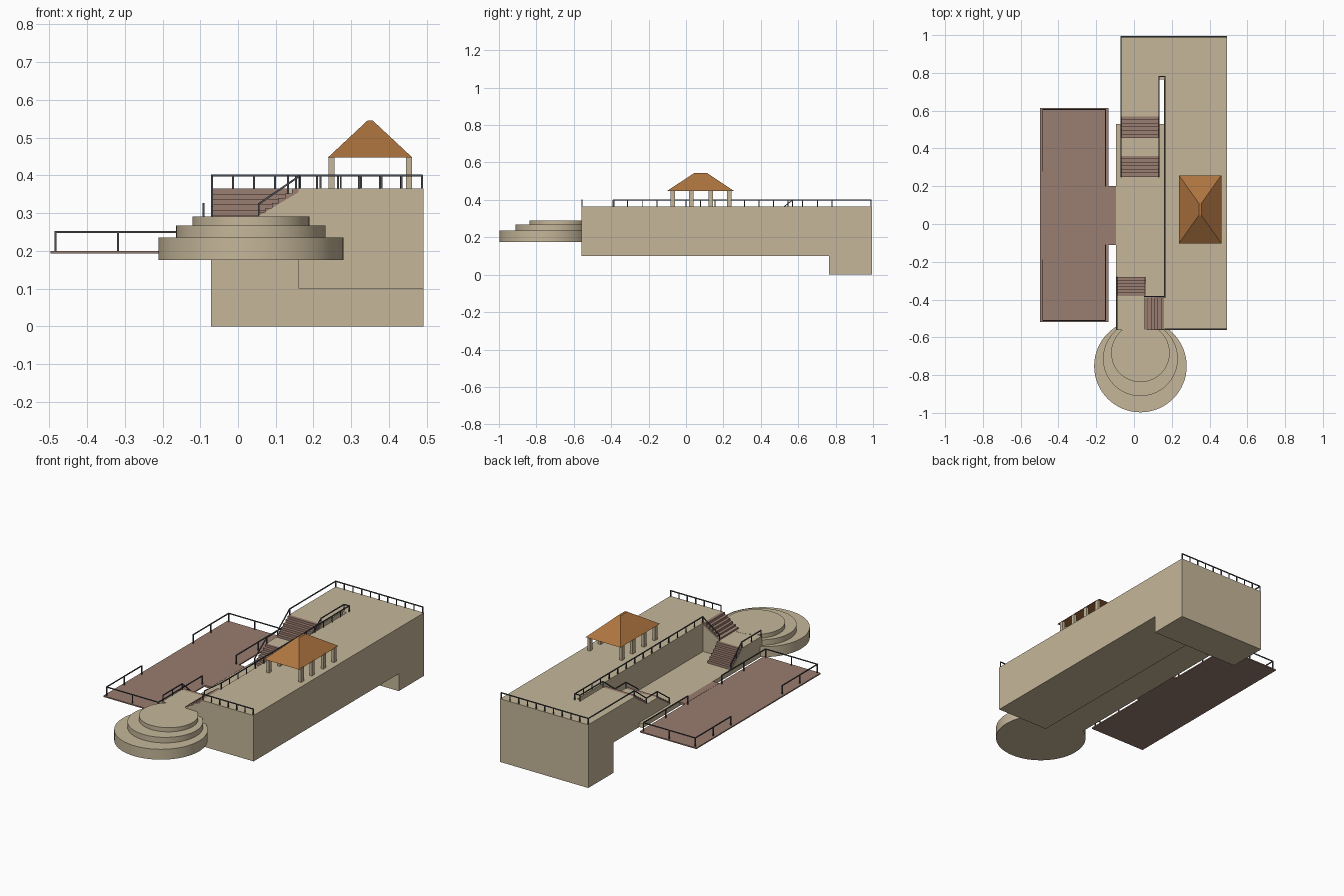
import bpy, bmesh
from mathutils import Vector

if "Cube" in bpy.data.objects:
    bpy.data.objects.remove(bpy.data.objects["Cube"])


def mat(name, col):
    m = bpy.data.materials.new(name)
    m.diffuse_color = (*col, 1)
    m.use_nodes = True
    m.node_tree.nodes["Principled BSDF"].inputs["Base Color"].default_value = m.diffuse_color
    return m


STONE = mat("sand_stone", (0.56, 0.47, 0.32))
WOOD = mat("brown_decking", (0.32, 0.205, 0.16))
ROOF = mat("roof_orange_brown", (0.42, 0.175, 0.05))
METAL = mat("dark_grey_metal", (0.075, 0.08, 0.09))


def finish(name, bm, m):
    bmesh.ops.recalc_face_normals(bm, faces=bm.faces)
    me = bpy.data.meshes.new(name)
    bm.to_mesh(me)
    bm.free()
    me.materials.append(m)
    o = bpy.data.objects.new(name, me)
    bpy.context.collection.objects.link(o)
    return o


def add_box(bm, x0, x1, y0, y1, z0, z1):
    vs = bmesh.ops.create_cube(bm, size=1)["verts"]
    for v in vs:
        v.co = ((x0 + x1) / 2 + v.co.x * (x1 - x0),
                (y0 + y1) / 2 + v.co.y * (y1 - y0),
                (z0 + z1) / 2 + v.co.z * (z1 - z0))


def box(name, m, *dims):
    bm = bmesh.new()
    add_box(bm, *dims)
    return finish(name, bm, m)


def prism(name, m, profile, axis, a, b):
    """Extrude a (horizontal, z) profile along x or y, from a to b."""
    bm = bmesh.new()
    co = lambda u, z, t: (t, u, z) if axis == "x" else (u, t, z)
    lo = [bm.verts.new(co(u, z, a)) for u, z in profile]
    hi = [bm.verts.new(co(u, z, b)) for u, z in profile]
    n = len(profile)
    bm.faces.new(lo)
    bm.faces.new(hi)
    for i in range(n):
        bm.faces.new((lo[i], lo[(i + 1) % n], hi[(i + 1) % n], hi[i]))
    return finish(name, bm, m)


def stairs(name, axis, u0, u1, z0, z1, a, b, n=6):
    """Stepped brown flight climbing from u0 to u1."""
    p = [(u0, z0)]
    for i in range(n):
        z = z0 + (z1 - z0) * (i + 1) / n
        p += [(u0 + (u1 - u0) * i / n, z), (u0 + (u1 - u0) * (i + 1) / n, z)]
    p.append((u1, z0))
    return prism(name, WOOD, p, axis, a, b)


def add_bar(bm, p, q, w):
    p, q = Vector(p), Vector(q)
    d = q - p
    rot = d.to_track_quat("Z", "Y")
    for v in bmesh.ops.create_cube(bm, size=1)["verts"]:
        c = Vector((v.co.x * w, v.co.y * w, v.co.z * (d.length + w * 0.5)))
        v.co = (p + q) / 2 + rot @ c


def railing(name, pts, h=0.034, gap=0.08, w=0.005):
    """Handrail over a floor path, with evenly spaced posts."""
    bm = bmesh.new()
    up = Vector((0, 0, h))
    for k in range(len(pts) - 1):
        p, q = Vector(pts[k]), Vector(pts[k + 1])
        add_bar(bm, p + up, q + up, w)
        n = max(1, round((q - p).length / gap))
        for i in range(0 if k == 0 else 1, n + 1):
            c = p.lerp(q, i / n)
            add_bar(bm, c, c + up, w)
    return finish(name, bm, METAL)


T, F, L, B = 0.365, 0.20, 0.29, 0.175   # upper top, terrace floor, landing, slab base

# main building mass and its deeper rear end
prism("upper_block", STONE, [(-0.56, 0.1), (0.765, 0.1), (0.765, 0), (0.995, 0),
                             (0.995, T), (-0.56, T)], "x", 0.16, 0.492)
box("rear_block", STONE, -0.072, 0.16, 0.765, 0.995, 0, T)

# lower terrace
box("terrace_floor", STONE, -0.095, 0.16, -0.56, 0.53, B, F)

# rear stair base with mid landing, and two flights
prism("rear_stair_base", STONE, [(0.25, B), (0.25, F), (0.36, 0.275), (0.36, 0.28), (0.46, 0.28),
                                 (0.57, 0.355), (0.57, T), (0.765, T), (0.765, B)],
      "x", -0.072, 0.132)
stairs("rear_lower_flight", "x", 0.25, 0.365, F, 0.28, -0.07, 0.13)
stairs("rear_upper_flight", "x", 0.455, 0.57, 0.28, T, -0.07, 0.13)

# front landing and two flights
prism("front_landing", STONE, [(-0.56, B), (-0.56, L), (-0.38, L), (-0.28, F), (-0.28, B)],
      "x", -0.094, 0.06)
stairs("front_lower_flight", "x", -0.28, -0.38, F, L, -0.092, 0.058)
prism("side_stair_base", STONE, [(0.05, B), (0.05, L), (0.16, 0.355), (0.16, B)],
      "y", -0.56, -0.385)
stairs("side_flight", "y", 0.055, 0.16, L - 0.002, T, -0.558, -0.39)

# round stepped platform
for nm, r, cy, z0, z1 in (("round_base", 0.245, -0.752, B, 0.235),
                          ("round_middle", 0.198, -0.713, 0.235, 0.267),
                          ("round_top", 0.155, -0.682, 0.267, L + 0.001)):
    bm = bmesh.new()
    bmesh.ops.create_cone(bm, cap_ends=True, segments=64, radius1=r, radius2=r, depth=z1 - z0)
    bmesh.ops.translate(bm, verts=bm.verts, vec=(0.034, cy, (z0 + z1) / 2))
    o = finish(nm, bm, STONE)
    for p in o.data.polygons:
        p.use_smooth = len(p.vertices) == 4
    bpy.context.view_layer.objects.active = o
    o.select_set(True)
    bpy.ops.object.shade_smooth_by_angle()
    o.select_set(False)

# timber deck and bridge
box("side_deck", WOOD, -0.497, -0.135, -0.52, 0.615, 0.193, F)
box("deck_bridge", WOOD, -0.135, -0.094, -0.11, 0.2, 0.19, F + 0.001)

# deck railings, with a gap to the outside and one at the bridge
XO, XI = -0.483, -0.152
for tag, y_end, y_out, y_in in (("rear", 0.605, 0.28, 0.2), ("front", -0.51, -0.19, -0.11)):
    railing("deck_railing_" + tag, [(XO, y_out, F), (XO, y_end, F), (XI, y_end, F), (XI, y_in, F)],
            h=0.05, gap=0.165)

# upper railings
railing("front_railing", [(0.165, -0.555, T), (0.487, -0.555, T)], gap=0.054)
railing("rear_and_stair_railing", [(0.487, 0.99, T), (-0.069, 0.99, T)], gap=0.054)
stair_path = [(0.57, T), (0.46, 0.28), (0.36, 0.28), (0.25, F)]
railing("left_stair_railing", [(-0.069, y, z) for y, z in [(0.99, T)] + stair_path], gap=0.42)
railing("right_stair_railing", [(0.163, 0.78, T), (0.132, 0.78, T)]
        + [(0.132, y, z) for y, z in stair_path], gap=0.2)
railing("edge_railing", [(0.164, -0.39, T), (0.164, 0.78, T)])
railing("side_flight_railing", [(0.164, -0.385, T), (0.055, -0.385, L)], gap=0.14)
railing("landing_railing", [(-0.091, -0.555, L), (-0.091, -0.38, L), (-0.091, -0.28, F)])

# pavilion columns
bm = bmesh.new()
for x in (0.248, 0.453):
    for y in (-0.07, 0.028, 0.132, 0.23):
        add_box(bm, x - 0.008, x + 0.008, y - 0.012, y + 0.012, T, 0.449)
finish("pavilion_columns", bm, STONE)

# pavilion hipped roof with a short ridge
bm = bmesh.new()
add_box(bm, 0.238, 0.462, -0.102, 0.258, 0.447, 0.545)
for v in bm.verts:
    if v.co.z > 0.5:
        v.co.x = 0.35 + (0.007 if v.co.x > 0.35 else -0.007)
        v.co.y = 0.078 + (0.032 if v.co.y > 0.078 else -0.032)
finish("pavilion_roof", bm, ROOF)
